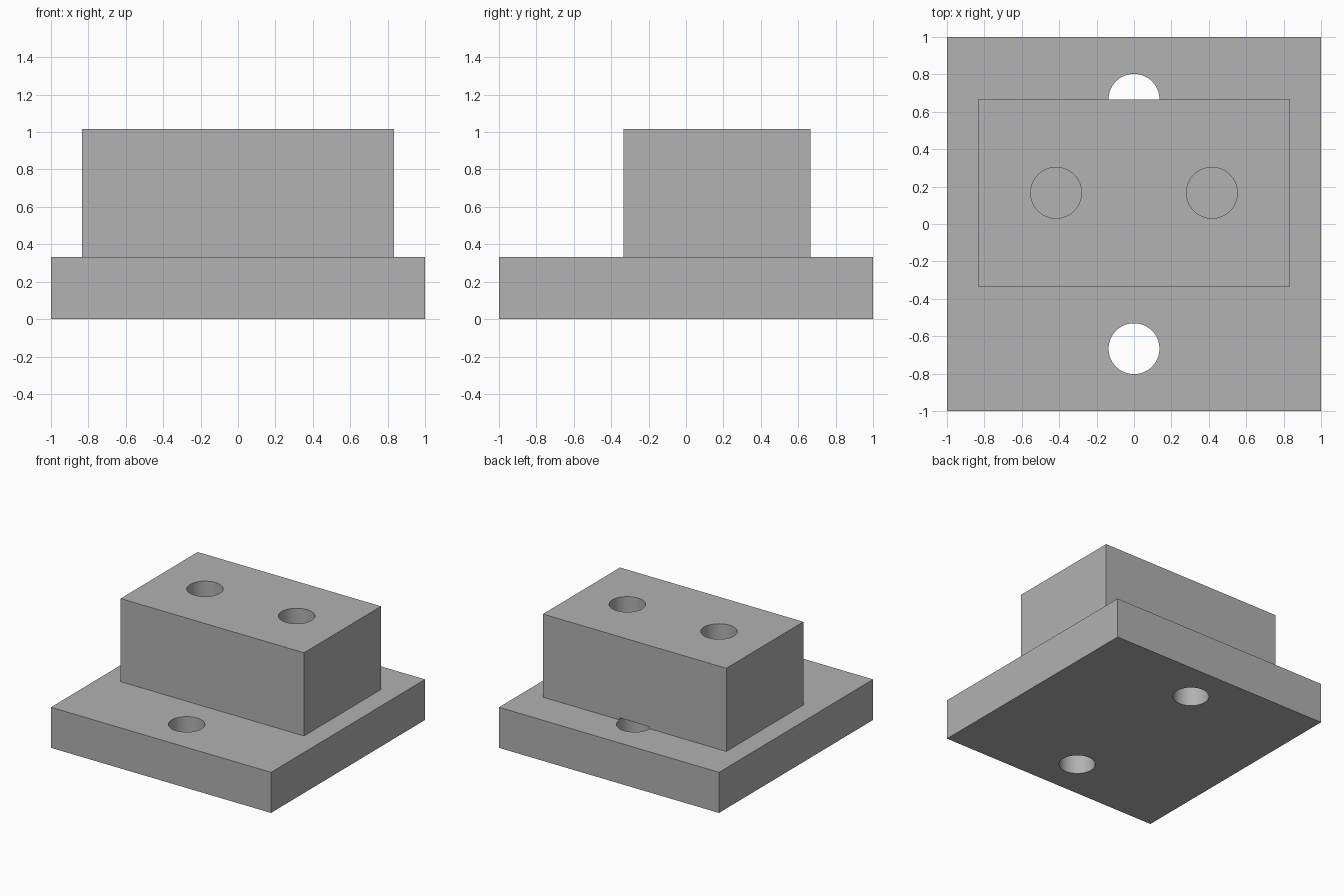
import bpy

# Remove the default cube
default = bpy.data.objects.get("Cube")
if default:
    bpy.data.objects.remove(default, do_unlink=True)

# Single plain material
GREY = (0.445, 0.445, 0.445, 1)
grey = bpy.data.materials.new("plain_grey")
grey.use_nodes = True
grey.diffuse_color = GREY
grey.node_tree.nodes["Principled BSDF"].inputs["Base Color"].default_value = GREY

U = 1 / 6            # design unit
HOLE_RADIUS = 0.136
BASE_TOP = 2 * U
BLOCK_TOP = 6.1 * U


def box(name, x, y, z0, z1, cy=0):
    bpy.ops.mesh.primitive_cube_add(size=1, location=(0, cy, (z0 + z1) / 2))
    ob = bpy.context.object
    ob.name = name
    ob.scale = (x, y, z1 - z0)
    bpy.ops.object.transform_apply(location=True, rotation=False, scale=True)
    ob.data.materials.append(grey)
    return ob


def combine(target, tool, operation):
    mod = target.modifiers.new(tool.name, 'BOOLEAN')
    mod.operation = operation
    mod.solver = 'EXACT'
    mod.object = tool
    bpy.context.view_layer.objects.active = target
    bpy.ops.object.modifier_apply(modifier=mod.name)
    bpy.data.objects.remove(tool, do_unlink=True)


def drill(target, x, y, z0, z1):
    bpy.ops.mesh.primitive_cylinder_add(vertices=64, radius=HOLE_RADIUS, depth=z1 - z0,
                                        location=(x, y, (z0 + z1) / 2))
    cutter = bpy.context.object
    cutter.name = "hole_cutter"
    cutter.hide_render = True
    cutter.data.materials.append(grey)
    combine(target, cutter, 'DIFFERENCE')


# Square base plate with the raised block joined on
bracket = box("mounting_base", 2, 2, 0, BASE_TOP)
block = box("raised_block", 10 * U, 6 * U, BASE_TOP - 0.1, BLOCK_TOP, cy=U)
combine(bracket, block, 'UNION')

# Mounting holes through the base, just nicking the block, and blind holes in the block
for side in (-1, 1):
    drill(bracket, 0, side * 4 * U, -0.1, BASE_TOP + 0.1 * U)
    drill(bracket, side * 2.5 * U, U, BASE_TOP, BLOCK_TOP + 0.1)

# Round the hole walls, keep hard edges sharp
bpy.ops.object.select_all(action='DESELECT')
bracket.select_set(True)
bpy.context.view_layer.objects.active = bracket
bpy.ops.object.shade_smooth_by_angle(angle=0.52)
